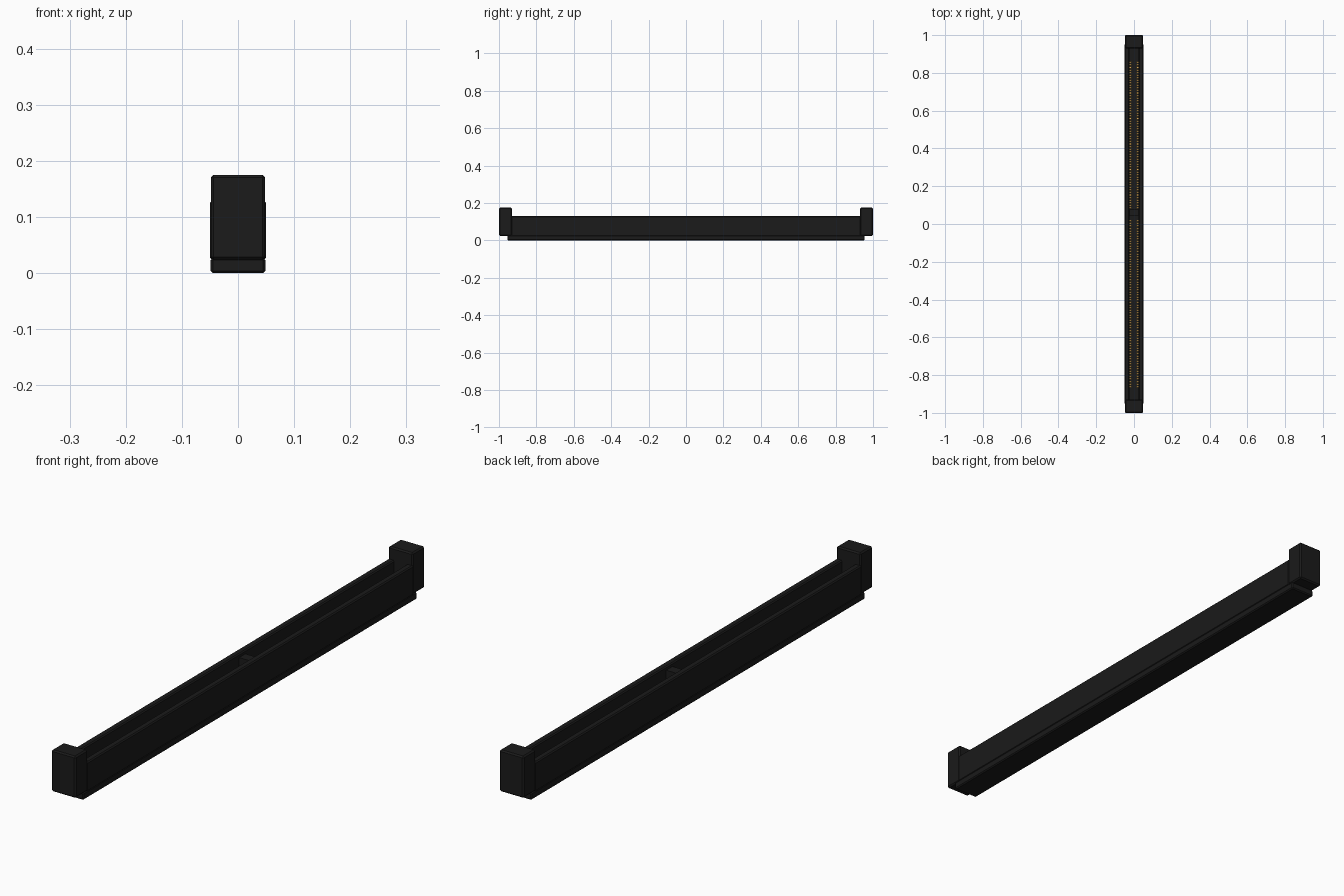
import bpy

cube = bpy.data.objects.get("Cube")
if cube:
    bpy.data.objects.remove(cube, do_unlink=True)


def material(name, color):
    m = bpy.data.materials.new(name)
    m.use_nodes = True
    m.diffuse_color = (*color, 1)
    bsdf = next(n for n in m.node_tree.nodes if n.type == 'BSDF_PRINCIPLED')
    bsdf.inputs["Base Color"].default_value = (*color, 1)
    return m


black = material("black_plastic", (0.0105, 0.0105, 0.0105))
gold = material("gold_metal", (0.8, 0.45, 0.1))


def box(name, low, high, mat, bevel=0.0):
    """Axis-aligned box between two corners with optional chamfered edges."""
    bpy.ops.mesh.primitive_cube_add(size=1, location=[(a + b) / 2 for a, b in zip(low, high)])
    ob = bpy.context.object
    ob.name = name
    ob.scale = [b - a for a, b in zip(low, high)]
    bpy.ops.object.transform_apply(location=False, rotation=False, scale=True)
    ob.data.materials.append(mat)
    if bevel:
        mod = ob.modifiers.new("chamfer", 'BEVEL')
        mod.width = bevel
        mod.segments = 1
    return ob


# Base strip and slot floor
box("base", (-0.049, -0.955, 0), (0.049, 0.955, 0.027), black, 0.004)

KEY_Y = 0.06
PITCH = 0.0135
for side, label in ((-1, "right"), (1, "left")):
    # Long side wall
    x0, x1 = sorted((side * 0.025, side * 0.0495))
    box(label + "_wall", (x0, -0.935, 0.023), (x1, 0.935, 0.13), black, 0.004)

    # Contact rows on each side of the key
    x0, x1 = sorted((side * 0.013, side * 0.026))
    for row, start, end in (("front", -0.865, KEY_Y - 0.022), ("back", KEY_Y + 0.022, 0.87)):
        pins = box(f"{label}_{row}_contacts", (x0, start, 0.026),
                   (x1, start + PITCH * 0.6, 0.085), gold)
        arr = pins.modifiers.new("row", 'ARRAY')
        arr.use_relative_offset = False
        arr.use_constant_offset = True
        arr.constant_offset_displace = (0, PITCH, 0)
        arr.count = int((end - start) / PITCH)

# Key dividing the slot
box("slot_key", (-0.027, KEY_Y - 0.018, 0.024), (0.027, KEY_Y + 0.018, 0.117), black)

# End latches
for side, label in ((-1, "front"), (1, "back")):
    y0, y1 = sorted((side * 0.93, side))
    box(label + "_latch", (-0.0485, y0, 0.024), (0.0485, y1, 0.175), black, 0.005)
